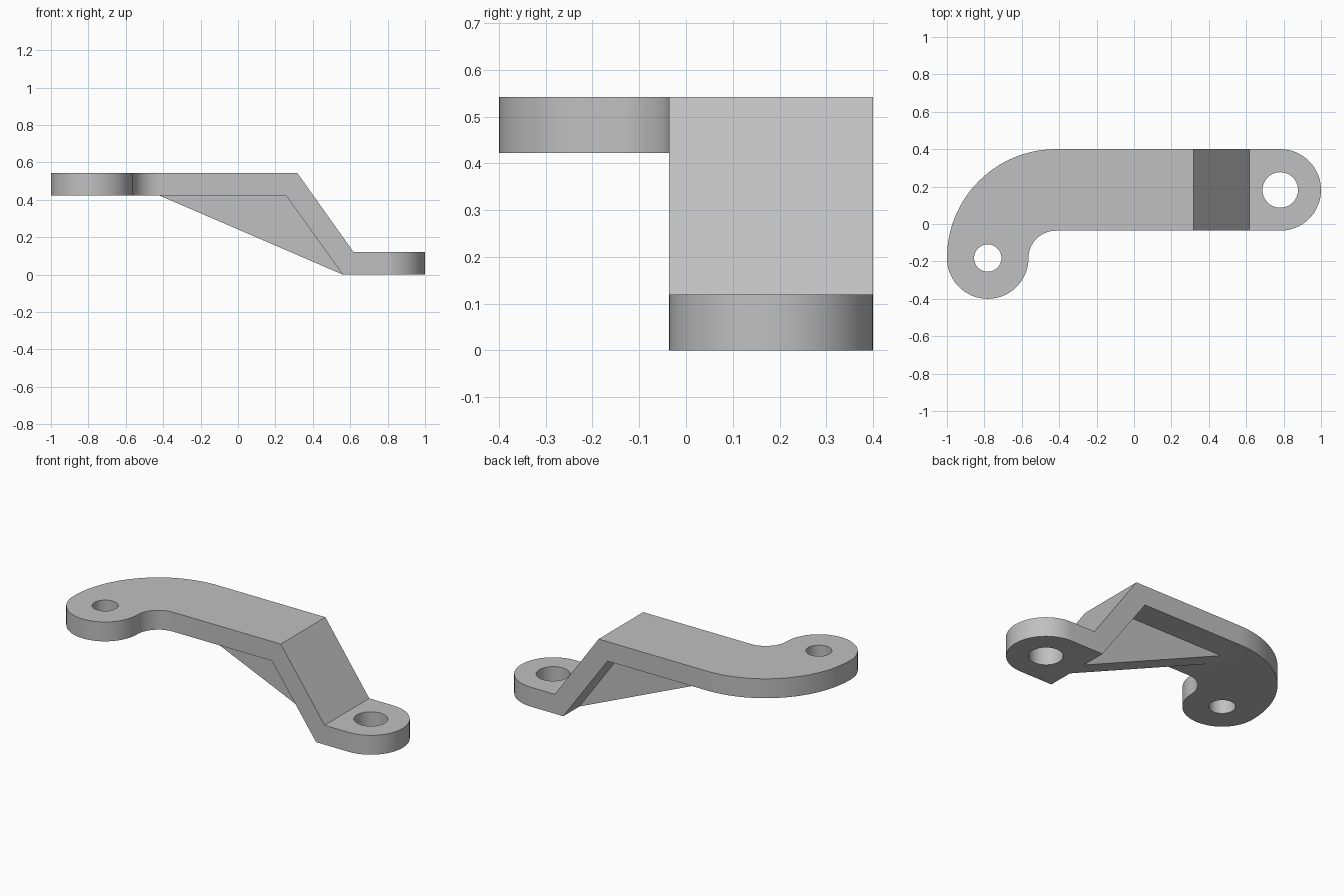
import bpy, bmesh, math
from mathutils import Vector

if "Cube" in bpy.data.objects:
    bpy.data.objects.remove(bpy.data.objects["Cube"])

PI = math.pi
T = 0.12            # plate thickness
TOP = 0.542         # height of the upper plate
R = 0.218           # half width of the arm
CY = 0.182          # centre line of the straight arm
BEND_X = -0.418     # centre of the curved bend
EYE_X = 0.782       # distance of both eyes from the middle

grey = bpy.data.materials.new("plain grey")
grey.diffuse_color = (0.53, 0.53, 0.53, 1)
grey.use_nodes = True
grey.node_tree.nodes["Principled BSDF"].inputs["Base Color"].default_value = grey.diffuse_color


def prism(name, points, offset):
    """Extrude a closed outline of 3D points along offset."""
    bm = bmesh.new()
    face = bm.faces.new([bm.verts.new(p) for p in points])
    new = bmesh.ops.extrude_face_region(bm, geom=[face])["geom"]
    bmesh.ops.translate(bm, vec=Vector(offset),
                        verts=[v for v in new if isinstance(v, bmesh.types.BMVert)])
    bmesh.ops.recalc_face_normals(bm, faces=bm.faces)
    mesh = bpy.data.meshes.new(name)
    bm.to_mesh(mesh)
    bm.free()
    mesh.materials.append(grey)
    obj = bpy.data.objects.new(name, mesh)
    bpy.context.collection.objects.link(obj)
    return obj


def arc(cx, cy, r, a0, a1, n):
    return [(cx + r * math.cos(a0 + (a1 - a0) * i / n),
             cy + r * math.sin(a0 + (a1 - a0) * i / n), -0.2) for i in range(n + 1)]


def combine(obj, other, operation):
    bpy.context.view_layer.objects.active = obj
    mod = obj.modifiers.new(operation, 'BOOLEAN')
    mod.object, mod.operation, mod.solver = other, operation, 'EXACT'
    bpy.ops.object.modifier_apply(modifier=mod.name)
    bpy.data.objects.remove(other)


# stepped side profile of the bracket
profile = [(-1.2, TOP), (0.318, TOP), (0.618, T), (1.2, T),
           (1.2, 0), (0.56, 0), (0.257, TOP - T), (-1.2, TOP - T)]
bracket = prism("bracket", [(x, -0.6, z) for x, z in profile], (0, 1.2, 0))

# plan outline: right eye, outer bend, left eye, inner bend
outline = (arc(EYE_X, CY, R, -PI / 2, PI / 2, 32)
           + arc(BEND_X, -CY, 0.582, PI / 2, PI, 32)
           + arc(-EYE_X, -CY, R, PI, 2 * PI, 32)[1:]
           + arc(BEND_X, -CY, 0.146, PI, PI / 2, 20)[1:])
combine(bracket, prism("plan", outline, (0, 0, 1)), 'INTERSECT')

# triangular stiffening rib under the step
rib = [(BEND_X, TOP - T), (0.56, 0), (0.28, 0.48)]
combine(bracket, prism("rib", [(x, CY - T / 2, z) for x, z in rib], (0, T, 0)), 'UNION')

# bolt holes
for x, y, r in ((EYE_X, CY, 0.095), (-EYE_X, -CY, 0.073)):
    combine(bracket, prism("hole", arc(x, y, r, 0, 2 * PI, 48)[:-1], (0, 0, 1)), 'DIFFERENCE')

bpy.ops.object.select_all(action='DESELECT')
bracket.select_set(True)
bpy.context.view_layer.objects.active = bracket
bpy.ops.object.shade_smooth_by_angle(angle=math.radians(25))
